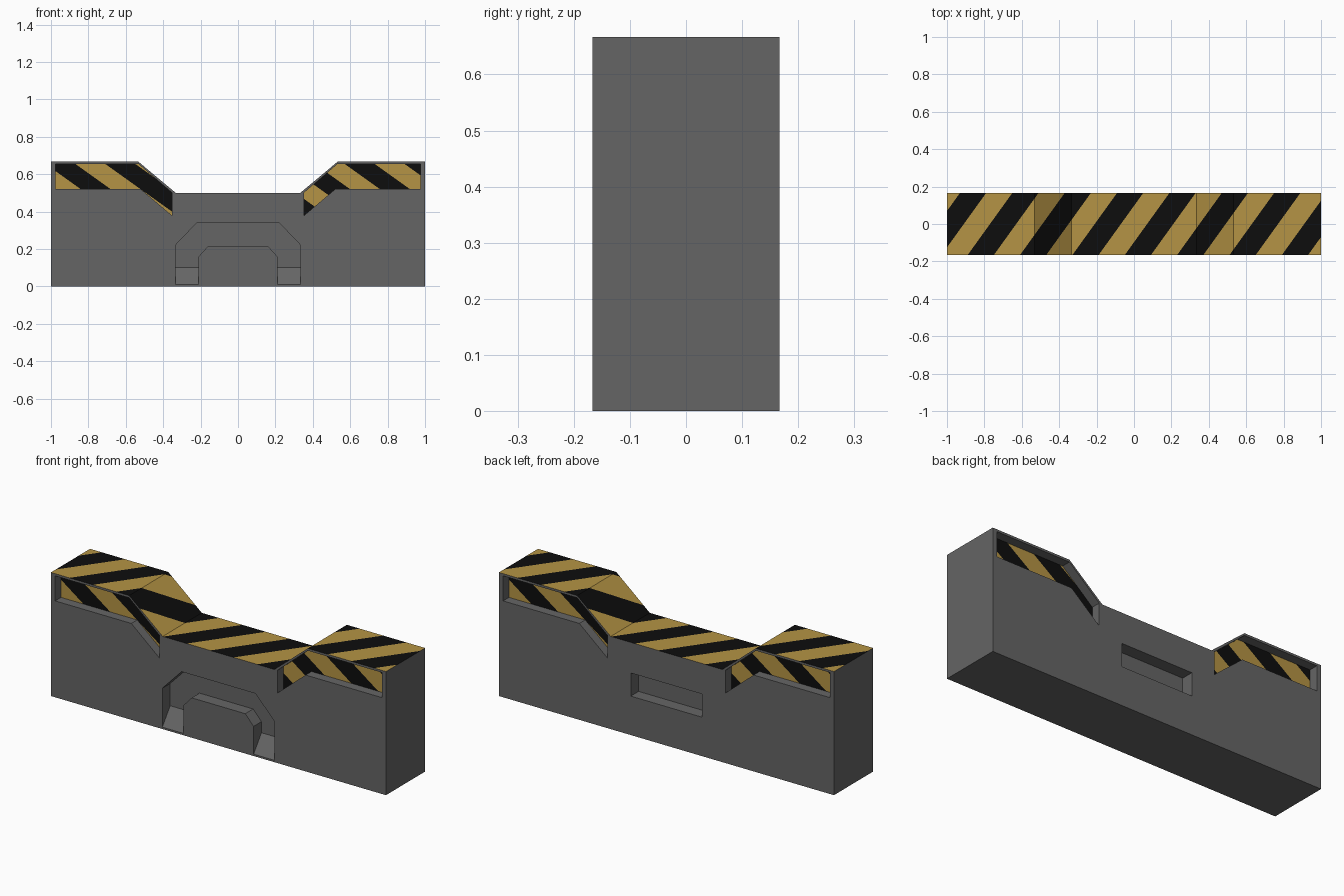
import bpy, bmesh, math
from mathutils import Vector

if "Cube" in bpy.data.objects:
    bpy.data.objects.remove(bpy.data.objects["Cube"])

HALF = 0.1667      # half thickness of the barrier
PANEL = 0.05       # depth of striped panel recesses
POCKET = 0.067     # depth of the lifting pockets


def material(name, rgb):
    m = bpy.data.materials.new(name)
    m.diffuse_color = (*rgb, 1)
    m.use_nodes = True
    m.node_tree.nodes["Principled BSDF"].inputs["Base Color"].default_value = m.diffuse_color
    return m


def prism(name, points, y0, y1):
    """Extrude an xz profile along y."""
    bm = bmesh.new()
    face = bm.faces.new([bm.verts.new((x, y0, z)) for x, z in points])
    ext = bmesh.ops.extrude_face_region(bm, geom=[face])["geom"]
    verts = [v for v in ext if isinstance(v, bmesh.types.BMVert)]
    bmesh.ops.translate(bm, verts=verts, vec=(0, y1 - y0, 0))
    bmesh.ops.recalc_face_normals(bm, faces=bm.faces)
    me = bpy.data.meshes.new(name)
    bm.to_mesh(me)
    bm.free()
    ob = bpy.data.objects.new(name, me)
    bpy.context.collection.objects.link(ob)
    return ob


def cut(target, cutter):
    """Boolean subtract, then discard the cutter."""
    cutter.hide_render = True
    mod = target.modifiers.new("cut", 'BOOLEAN')
    mod.operation = 'DIFFERENCE'
    mod.solver = 'EXACT'
    mod.object = cutter
    bpy.context.view_layer.objects.active = target
    bpy.ops.object.modifier_apply(modifier=mod.name)
    bpy.data.objects.remove(cutter)


def mirrored(half):
    return half + [(-x, z) for x, z in reversed(half)]


# Concrete body with a lowered middle
barrier = prism("barrier", mirrored([(1, 0), (1, 0.667), (0.533, 0.667), (0.333, 0.5)]),
                -HALF, HALF)
for m in (material("concrete grey", (0.13, 0.13, 0.13)),
          material("warning yellow", (0.46, 0.295, 0.058)),
          material("warning black", (0.004, 0.004, 0.004))):
    barrier.data.materials.append(m)

# Four recessed panels at the upper corners
panel = [(0.975, 0.52), (0.975, 0.655), (0.533, 0.655), (0.352, 0.5),
         (0.352, 0.378), (0.52, 0.52)]
for sx in (1, -1):
    for sy in (1, -1):
        cut(barrier, prism("panel_cutter", [(sx * x, z) for x, z in panel],
                           sy * (HALF - PANEL), sy * 0.25))

# Arched channel in the front, with ramped feet
outer = [(0.335, -0.1), (0.335, 0.22), (0.22, 0.34)]
inner = [(0.21, -0.1), (0.21, 0.16), (0.16, 0.215)]
channel = prism("channel_cutter", mirrored(outer) + mirrored(inner)[::-1],
                -0.2, -HALF + POCKET)
bm = bmesh.new()
bm.from_mesh(channel.data)
res = bmesh.ops.bisect_plane(bm, geom=bm.verts[:] + bm.edges[:] + bm.faces[:],
                             plane_co=(0, -HALF, 0.01),
                             plane_no=Vector((0, -0.09, POCKET)).normalized(),
                             clear_inner=True)
bmesh.ops.holes_fill(bm, edges=[e for e in bm.edges if e.is_boundary], sides=0)
bmesh.ops.recalc_face_normals(bm, faces=bm.faces)
bm.to_mesh(channel.data)
bm.free()
cut(barrier, channel)

# Slot in the back
cut(barrier, prism("slot_cutter", [(-0.213, 0.21), (0.213, 0.21), (0.213, 0.335), (-0.213, 0.335)],
                   HALF - POCKET, 0.25))


# Hazard stripes: slice the chosen faces along parallel planes and colour alternately
def stripe(bm, chosen, direction, offset, width):
    d = Vector(direction)
    bmesh.ops.triangulate(bm, faces=[f for f in bm.faces if chosen(f)])
    for k in range(-20, 21):
        faces = [f for f in bm.faces if chosen(f)]
        geom = set(faces)
        for f in faces:
            geom.update(f.edges)
            geom.update(f.verts)
        bmesh.ops.bisect_plane(bm, geom=list(geom), dist=1e-5,
                               plane_co=d * ((offset + k * width) / d.length_squared),
                               plane_no=d.normalized())
    for f in bm.faces:
        if chosen(f):
            u = d.dot(f.calc_center_median())
            f.material_index = 1 + math.floor((u - offset) / width) % 2


def on_top(f):
    return f.normal.z > 0.5 and f.calc_center_median().z > 0.49 and \
        all(v.co.z > 0.495 for v in f.verts) and \
        max(abs(v.co.y) for v in f.verts) - min(v.co.y for v in f.verts) > -1 and \
        not in_recess(f)


def in_recess(f):
    # ledges inside the panels lie wholly between panel floor and outer face, below the rim
    c = f.calc_center_median()
    rim = 0.5 + min(max((abs(c.x) - 0.333) / 0.2, 0), 1) * 0.167
    return c.z < rim - 0.005


def panel_floor(side):
    return lambda f: f.normal.y * side > 0.9 and f.calc_center_median().z > 0.36 and \
        abs(f.calc_center_median().y * side - (HALF - PANEL)) < 0.005


bm = bmesh.new()
bm.from_mesh(barrier.data)
for f in bm.faces:
    f.material_index = 0
bm.normal_update()
stripe(bm, on_top, (1, -0.72, 0), -0.07, 0.14)
stripe(bm, panel_floor(-1), (1, 0, 1.4), 0.73 + 1.4 * 0.655, 0.16)
stripe(bm, panel_floor(1), (-1, 0, 1.4), 0.73 + 1.4 * 0.655, 0.16)
bm.to_mesh(barrier.data)
bm.free()
